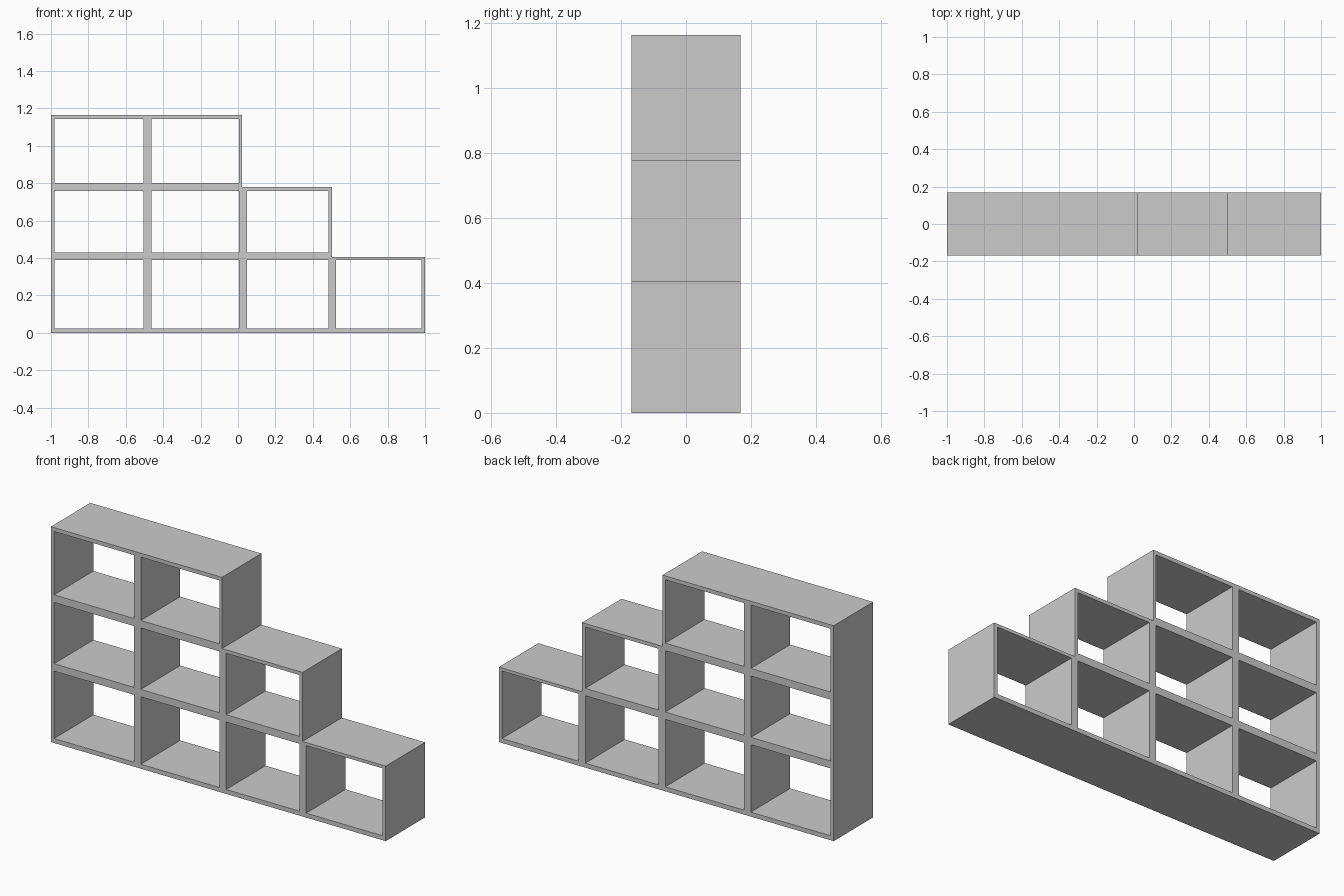
import bpy, bmesh
from math import pi
from mathutils import Matrix

if "Cube" in bpy.data.objects:
    bpy.data.objects.remove(bpy.data.objects["Cube"])

HALF_DEPTH = 0.168

# Opening spans: columns left to right (x), rows bottom to top (z)
columns = [(-0.981, -0.505), (-0.463, 0.006), (0.047, 0.484), (0.525, 0.981)]
rows = [(0.024, 0.388), (0.428, 0.759), (0.80, 1.142)]
openings_per_row = [4, 3, 2]

# Stepped outer silhouette
outline = [(-1, 0), (1, 0), (1, 0.405), (0.503, 0.405), (0.503, 0.778),
           (0.022, 0.778), (0.022, 1.163), (-1, 1.163)]


def add_loop(curve, points):
    spline = curve.splines.new('POLY')
    spline.points.add(len(points) - 1)
    for p, (x, z) in zip(spline.points, points):
        p.co = (x, z, 0, 1)
    spline.use_cyclic_u = True


# Front profile with its openings, extruded to the shelf depth
profile = bpy.data.curves.new("shelf_profile", 'CURVE')
profile.dimensions = '2D'
profile.fill_mode = 'BOTH'
profile.extrude = HALF_DEPTH
add_loop(profile, outline)
for (z0, z1), count in zip(rows, openings_per_row):
    for x0, x1 in columns[:count]:
        add_loop(profile, [(x0, z0), (x0, z1), (x1, z1), (x1, z0)])

helper = bpy.data.objects.new("shelf_profile", profile)
bpy.context.collection.objects.link(helper)
bpy.context.view_layer.update()
depsgraph = bpy.context.evaluated_depsgraph_get()
mesh = bpy.data.meshes.new_from_object(helper.evaluated_get(depsgraph))
bpy.data.objects.remove(helper)

# Stand the shelf upright and weld it into one clean solid
bm = bmesh.new()
bm.from_mesh(mesh)
bm.transform(Matrix.Rotation(pi / 2, 4, 'X'))
bmesh.ops.remove_doubles(bm, verts=bm.verts, dist=1e-4)
bmesh.ops.recalc_face_normals(bm, faces=bm.faces)
for f in bm.faces:
    f.smooth = False
bm.to_mesh(mesh)
bm.free()

mesh.name = "stepped_shelf"
shelf = bpy.data.objects.new("stepped_shelf", mesh)
bpy.context.collection.objects.link(shelf)
